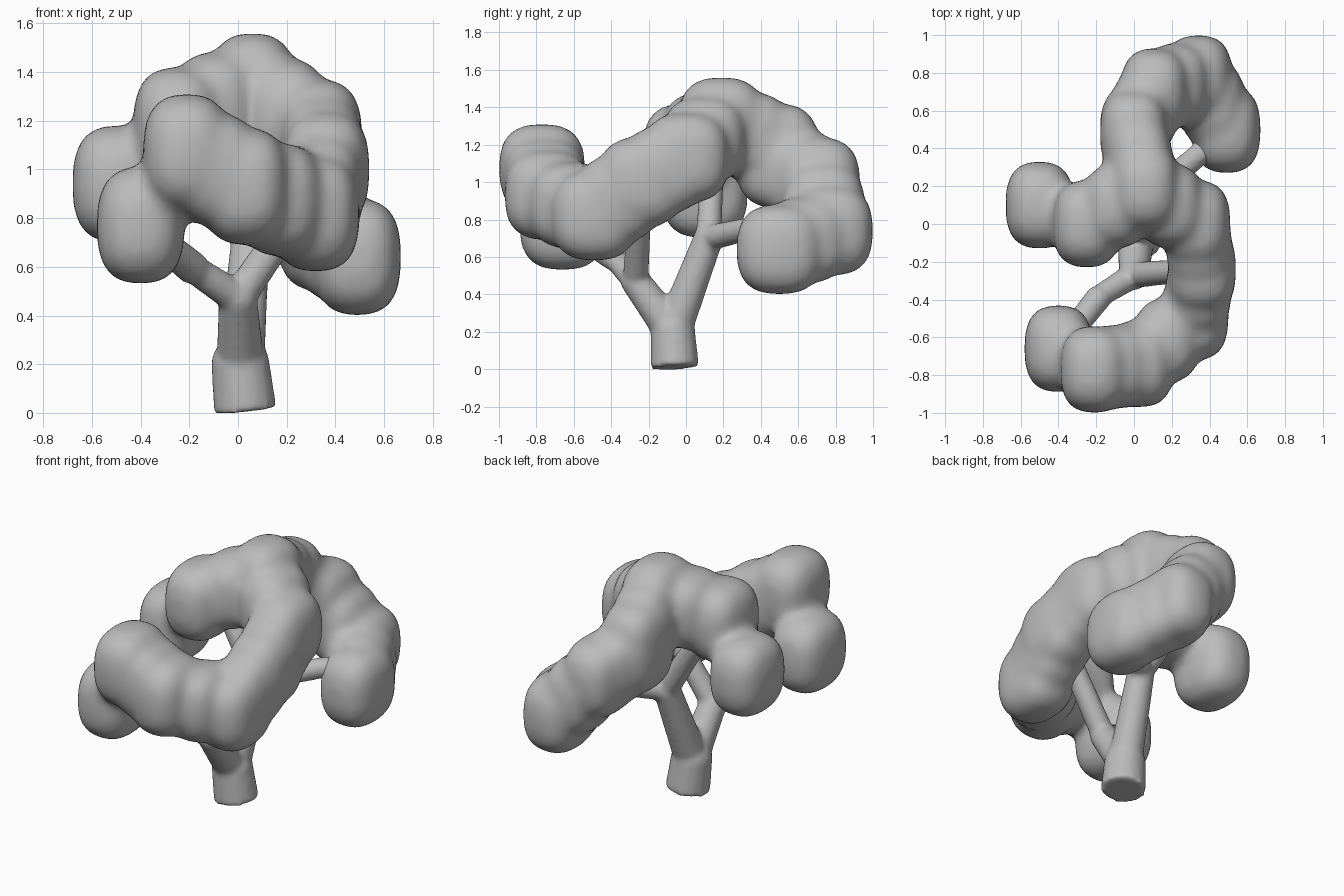
import bpy, bmesh
from mathutils import Vector, Matrix

if "Cube" in bpy.data.objects:
    bpy.data.objects.remove(bpy.data.objects["Cube"])

# One clay grey for the whole tree
grey = bpy.data.materials.new("clay grey")
grey.use_nodes = True
COLOUR = (0.5, 0.5, 0.5, 1)
grey.diffuse_color = COLOUR
grey.node_tree.nodes["Principled BSDF"].inputs["Base Color"].default_value = COLOUR

LOBE_SIZE = Vector((0.18, 0.23, 0.24))
BOXINESS = 2.7


def add_lobe(bm, centre, scale=1):
    """Boxy rounded lobe: a sphere pushed out to a superellipsoid."""
    made = bmesh.ops.create_icosphere(bm, subdivisions=4, radius=1)["verts"]
    for v in made:
        direction = v.co.normalized()
        length = sum(abs(c) ** BOXINESS for c in direction) ** (1 / BOXINESS)
        reach = scale / length
        v.co = centre + Vector([d * s * reach for d, s in zip(direction, LOBE_SIZE)])


def add_limb(bm, start, end, base_radius, tip_radius):
    """Tapered limb with a rounded tip."""
    axis = end - start
    turn = axis.to_track_quat("Z", "Y").to_matrix().to_4x4()
    place = Matrix.Translation((start + end) / 2) @ turn
    bmesh.ops.create_cone(bm, cap_ends=True, segments=16, radius1=base_radius,
                          radius2=tip_radius, depth=axis.length, matrix=place)
    bmesh.ops.create_icosphere(bm, subdivisions=3, radius=tip_radius,
                               matrix=Matrix.Translation(end))


def finish(bm, name, voxel, rounds):
    """Melt the overlapping pieces into one soft skin."""
    mesh = bpy.data.meshes.new(name)
    bm.to_mesh(mesh)
    bm.free()
    mesh.materials.append(grey)
    tree_part = bpy.data.objects.new(name, mesh)
    bpy.context.collection.objects.link(tree_part)
    melt = tree_part.modifiers.new("melt", "REMESH")
    melt.mode = "VOXEL"
    melt.voxel_size = voxel
    melt.use_smooth_shade = True
    soften = tree_part.modifiers.new("soften", "SMOOTH")
    soften.factor = 0.5
    soften.iterations = rounds


# Main lobes of the winding crown
front_low = Vector((-0.4, -0.66, 0.77))
front_high = Vector((-0.21, -0.77, 1.07))
front_middle = Vector((0.03, -0.74, 0.93))
corner = Vector((0.32, -0.49, 0.82))
bend = Vector((0.36, -0.24, 1))
shoulder = Vector((0.33, 0, 1.13))
crown = Vector((0.06, 0.19, 1.32))
side_high = Vector((-0.25, 0, 1.18))
side_low = Vector((-0.5, 0.1, 0.94))
back_high = Vector((0, 0.48, 1.18))
back_under = Vector((0, 0.5, 1.1))
back_middle = Vector((0.11, 0.7, 1))
back_low = Vector((0.34, 0.77, 0.74))
back_end = Vector((0.49, 0.5, 0.64))

# Neighbouring lobes along each strand are bridged by a smaller one
strands = [
    [front_low],
    [front_high, front_middle, corner, bend, shoulder, crown],
    [crown, side_high],
    [side_low],
    [crown, back_high, back_under, back_middle, back_low, back_end],
]
bm = bmesh.new()
for strand in strands:
    for lobe in strand:
        add_lobe(bm, lobe)
    for lobe, neighbour in zip(strand, strand[1:]):
        add_lobe(bm, (lobe + neighbour) / 2, scale=0.96)
finish(bm, "foliage", voxel=0.025, rounds=14)

# Trunk joints
root = Vector((0.03, -0.06, 0.01))
split = Vector((0.01, -0.07, 0.2))
front_fork = Vector((0, -0.27, 0.47))
elbow = Vector((-0.18, -0.38, 0.59))
back_fork = Vector((0.05, 0.12, 0.7))
knuckle = Vector((0.36, 0.38, 0.76))

# Trunk, two main limbs, and the arms that reach into the lobes
bm = bmesh.new()
add_limb(bm, root, split, base_radius=0.13, tip_radius=0.12)
for fork in (front_fork, back_fork):
    add_limb(bm, split, fork, base_radius=0.1, tip_radius=0.08)
arms = [
    (front_fork, elbow),
    (elbow, front_low),
    (front_fork, bend),
    (back_fork, (crown + side_low) / 2),
    (back_fork, knuckle),
    (knuckle, back_end),
]
for start, end in arms:
    add_limb(bm, start, end, base_radius=0.07, tip_radius=0.06)
finish(bm, "trunk", voxel=0.015, rounds=6)
